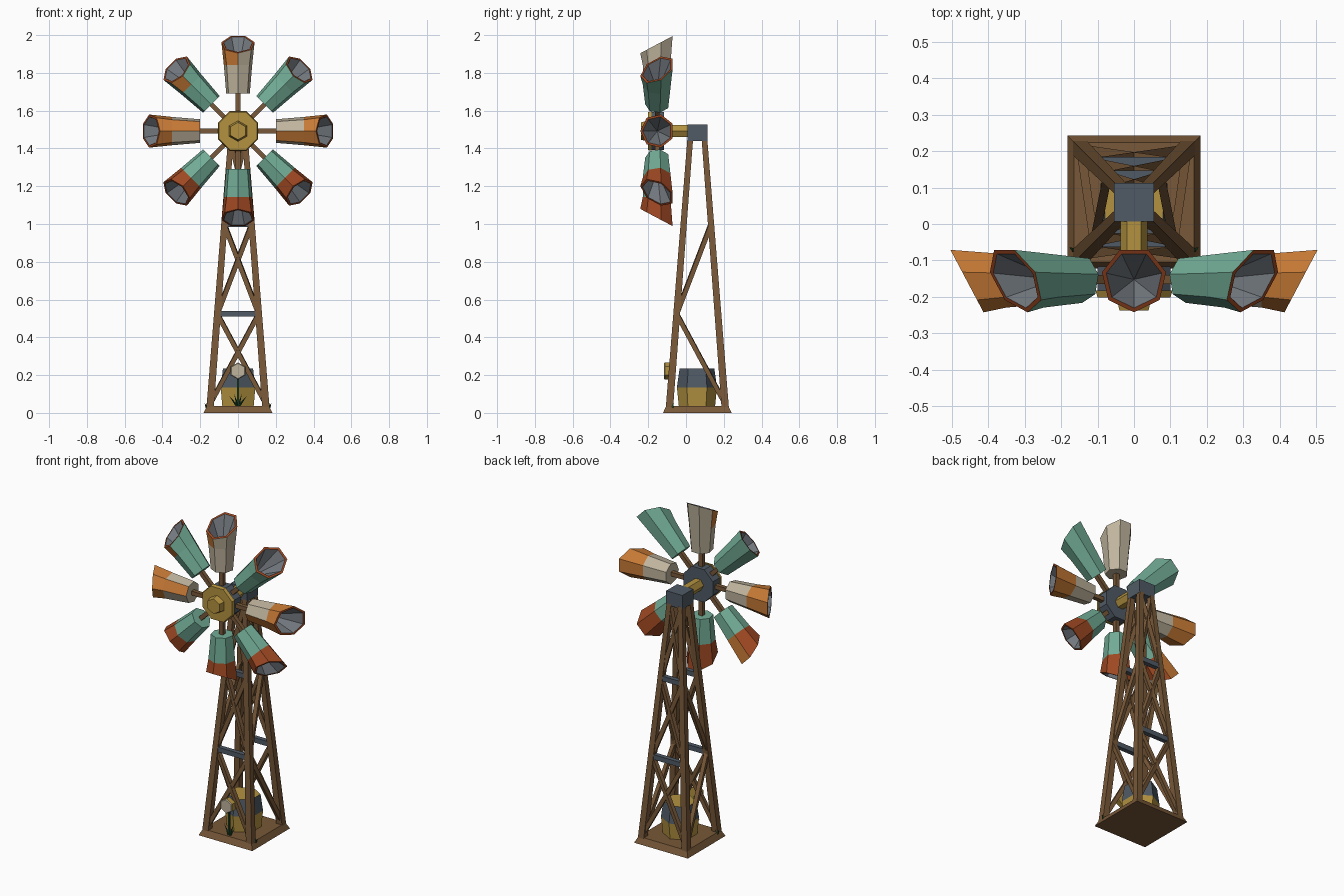
import bpy, bmesh
from math import sin, cos, pi, radians
from mathutils import Vector, Matrix

if "Cube" in bpy.data.objects:
    bpy.data.objects.remove(bpy.data.objects["Cube"])

COLOURS = {"wood": "785838", "steel": "505A65", "gold": "B39240", "tan": "BFB49D",
           "orange": "C67935", "rust": "9E4822", "teal": "72AC96",
           "inner_grey": "72787E", "leaf_green": "1F4A2A"}


def make_material(name, code):
    channels = [int(code[i:i + 2], 16) / 255 for i in (0, 2, 4)]
    lin = [c / 12.92 if c < 0.04 else ((c + 0.055) / 1.055) ** 2.4 for c in channels]
    mat = bpy.data.materials.new(name)
    mat.use_nodes = True
    mat.diffuse_color = (*lin, 1)
    mat.node_tree.nodes["Principled BSDF"].inputs["Base Color"].default_value = (*lin, 1)
    return mat


MATS = {name: make_material(name, code) for name, code in COLOURS.items()}


def finish(bm, name, colours, matrix=Matrix()):
    bmesh.ops.recalc_face_normals(bm, faces=bm.faces)
    mesh = bpy.data.meshes.new(name)
    bm.to_mesh(mesh)
    bm.free()
    for c in colours:
        mesh.materials.append(MATS[c])
    obj = bpy.data.objects.new(name, mesh)
    obj.matrix_world = matrix
    bpy.context.collection.objects.link(obj)
    return obj


def stack(name, sides, rings, colour, matrix, phase=0.0):
    """Polygon rings (radius, height, slant) joined along local z.
    colour is a name or a function of (segment, side); end caps have side None."""
    rule = colour if callable(colour) else (lambda seg, side: colour)
    used = []

    def paint(face, seg, side):
        c = rule(seg, side)
        if c not in used:
            used.append(c)
        face.material_index = used.index(c)

    bm = bmesh.new()
    loops = []
    for r, h, *slant in rings:
        k = slant[0] if slant else 0
        if r == 0:
            loops.append([bm.verts.new((0, 0, h))] * sides)
            continue
        angles = [phase + 2 * pi * i / sides for i in range(sides)]
        loops.append([bm.verts.new((r * sin(a), -r * cos(a), h - k * r * cos(a))) for a in angles])
    for seg, (low, high) in enumerate(zip(loops, loops[1:])):
        for i in range(sides):
            j = (i + 1) % sides
            corners = list(dict.fromkeys((low[i], low[j], high[j], high[i])))
            paint(bm.faces.new(corners), seg, i)
    for seg, loop in ((0, loops[0]), (len(rings) - 2, loops[-1])):
        if loop[0] is not loop[1]:
            paint(bm.faces.new(loop), seg, None)
    return finish(bm, name, used, matrix)


def box(name, centre, size, colour):
    bm = bmesh.new()
    bmesh.ops.create_cube(bm, size=1, matrix=Matrix.Translation(centre) @ Matrix.Diagonal((*size, 1)))
    return finish(bm, name, [colour])


def beam(name, a, b, width, colour="wood"):
    a, b = Vector(a), Vector(b)
    d = b - a
    m = Matrix.Translation((a + b) / 2) @ d.to_track_quat("Z", "Y").to_matrix().to_4x4()
    bm = bmesh.new()
    bmesh.ops.create_cube(bm, size=1, matrix=m @ Matrix.Diagonal((width, width, d.length, 1)))
    return finish(bm, name, [colour])


# Tower: base slab, legs, braces and cap
CY = 0.06
LEVELS = [0.05, 0.525, 1.0, 1.44]


def spread(z):
    return 0.147 - (z - 0.035) * 0.0773


def corner(sx, sy, z):
    return (sx * spread(z), CY + sy * spread(z), z)


root2 = 2 ** 0.5
stack("base", 4, [(0.182 * root2, 0), (0.164 * root2, 0.037)], "wood",
      Matrix.Translation((0, CY, 0)), pi / 4)
for sx in (-1, 1):
    for sy in (-1, 1):
        bm = bmesh.new()
        bmesh.ops.create_cube(bm, size=1)
        for v in bm.verts:
            z, w = (0.03, 0.039) if v.co.z < 0 else (1.45, 0.03)
            x, y, _ = corner(sx, sy, z)
            v.co = (x + v.co.x * w, y + v.co.y * w, z)
        finish(bm, "leg", ["wood"])

for sy in (-1, 1):
    for low, high in zip(LEVELS, LEVELS[1:]):
        for sx in (-1, 1):
            beam("cross_brace", corner(sx, sy, low), corner(-sx, sy, high), 0.024)
    for z in LEVELS[1:3]:
        box("cross_bar", (0, CY + sy * spread(z), z), (2 * spread(z), 0.028, 0.03), "steel")
for sx in (-1, 1):
    beam("side_brace", corner(sx, 1, LEVELS[0]), corner(sx, -1, LEVELS[1]), 0.024)
    beam("side_brace", corner(sx, -1, LEVELS[1]), corner(sx, 1, LEVELS[2]), 0.024)
box("tower_cap", (0, CY, 1.483), (0.11, 0.105, 0.085), "steel")

# Wheel hub, all turned to face the front
HUB = Vector((0, -0.152, 1.492))
FORWARD = Matrix.Translation(HUB) @ Matrix.Rotation(pi / 2, 4, "X")
stack("shaft", 6, [(0.037, -0.18), (0.037, -0.02)], "gold", FORWARD, pi / 2)
stack("hub_back", 8, [(0.108, -0.035), (0.108, 0.03)], "steel", FORWARD, pi / 8)
stack("hub_plate", 8, [(0.114, 0.03), (0.108, 0.05)], "gold", FORWARD, pi / 8)
stack("hub_nut", 6, [(0.055, 0.05), (0.046, 0.085)], "gold", FORWARD)

# Eight spokes with hollow buckets: (outer colour, inner colour, exceptions by side)
BUCKETS = [
    ("tan", "tan", {(1, 6): "orange", (1, 5): "orange"}),
    ("teal", "teal", {}),
    ("orange", "tan", {(0, 0): "orange"}),
    ("rust", "teal", {}),
    ("rust", "teal", {}),
    ("rust", "teal", {(1, 3): "orange"}),
    ("orange", "tan", {(0, 0): "orange"}),
    ("teal", "teal", {(1, 6): "orange"}),
]
for n, (outer, inner, special) in enumerate(BUCKETS):
    turn = Matrix.Translation(HUB) @ Matrix.Rotation(n * pi / 4, 4, "Y")
    beam("spoke", turn @ Vector((0, 0, 0.05)), turn @ Vector((0, 0, 0.21)), 0.025)

    def bucket_colour(seg, side):
        plain = [inner, outer, "rust", "inner_grey"][seg]
        return special.get((seg, side), plain)

    stack("bucket", 7, [(0.064, 0.2), (0.077, 0.35), (0.09, 0.46, 0.53),
                        (0.078, 0.46, 0.53), (0, 0.3)], bucket_colour, turn)

# Barrel inside the tower
stack("barrel", 6, [(0.096, 0.035), (0.106, 0.135), (0.092, 0.235)],
      lambda seg, side: "steel" if seg == 1 and side is not None else "gold",
      Matrix.Translation((0, CY - 0.002, 0)))

# Flower with stem and leaves, and grass at the base edges
stack("flower_head", 6, [(0.045, 0), (0.045, 0.03), (0.04, 0.035)],
      lambda seg, side: "gold" if seg == 0 else "tan",
      Matrix.Translation((0, -0.082, 0.222)) @ Matrix.Rotation(pi / 2, 4, "X"))
beam("flower_stem", (0, -0.085, 0.03), (0, -0.085, 0.21), 0.01, "leaf_green")


def tuft(name, x, y, length, tilts):
    for i, tilt in enumerate(tilts):
        m = (Matrix.Translation((x, y, 0.03)) @ Matrix.Rotation(radians(tilt), 4, "Y")
             @ Matrix.Rotation(radians(12 if i % 2 else -12), 4, "X"))
        stack(name, 3, [(0.009, 0), (0, length)], "leaf_green", m)


tuft("flower_leaf", 0, -0.085, 0.075, (-38, -16, 16, 38))
for sx in (-1, 1):
    tuft("grass_blade", sx * 0.165, -0.07, 0.025, (-30, 0, 30))
